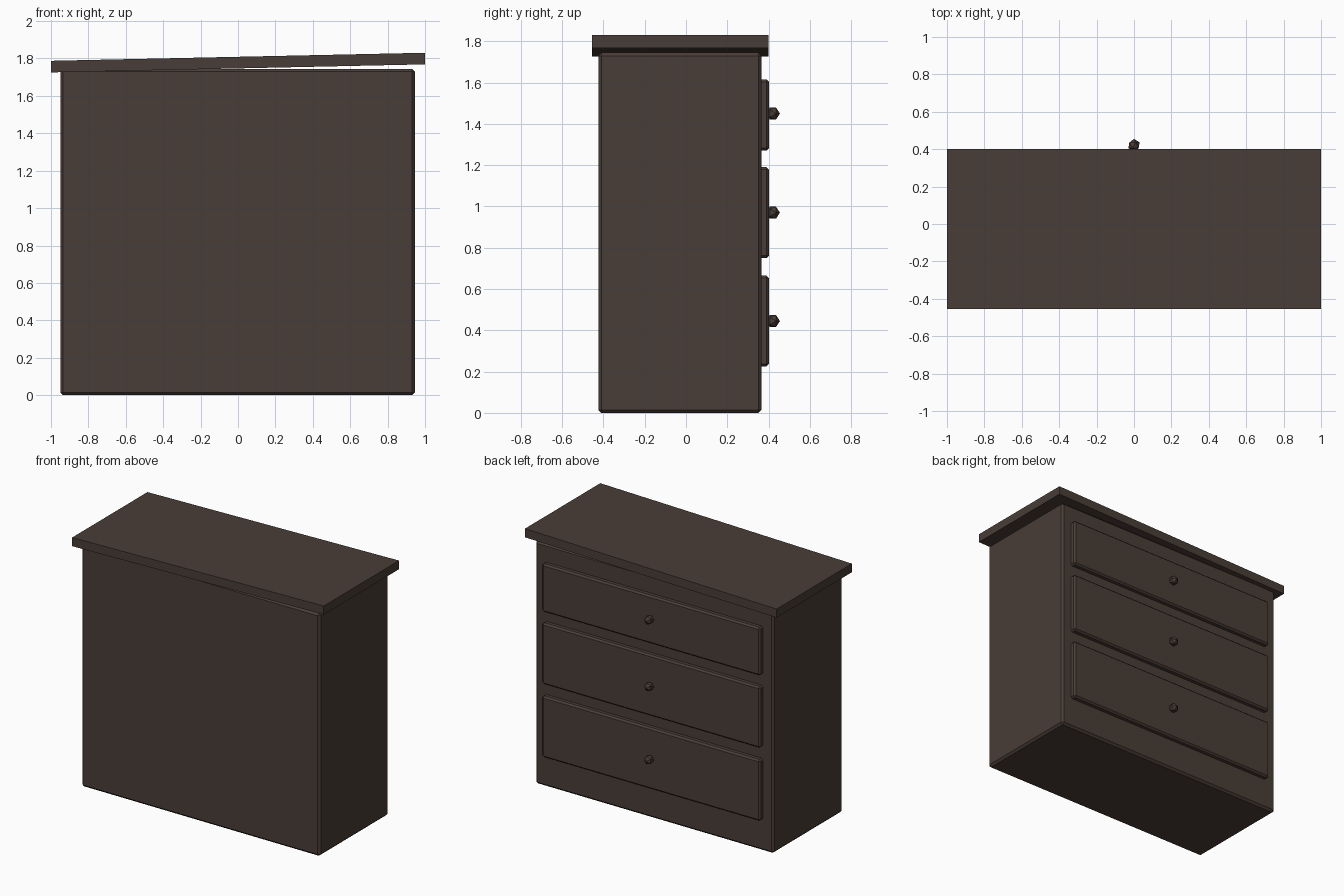
import bpy
import math
from mathutils import Matrix

if "Cube" in bpy.data.objects:
    bpy.data.objects.remove(bpy.data.objects["Cube"], do_unlink=True)

wood = bpy.data.materials.new("dark_brown_wood")
wood.use_nodes = True
colour = (0.068, 0.047, 0.038, 1.0)
wood.diffuse_color = colour
wood.node_tree.nodes["Principled BSDF"].inputs["Base Color"].default_value = colour


def box(name, xs, ys, zs, bevel=0.0):
    """Box spanning the given ranges, with optional chamfered edges."""
    spans = (xs, ys, zs)
    bpy.ops.mesh.primitive_cube_add(size=1, location=[sum(s) / 2 for s in spans])
    ob = bpy.context.object
    ob.name = name
    ob.data.transform(Matrix.Diagonal([s[1] - s[0] for s in spans] + [1]))
    ob.data.materials.append(wood)
    if bevel:
        mod = ob.modifiers.new("chamfer", "BEVEL")
        mod.width = bevel
        mod.segments = 1
    return ob


# Cabinet body
box("cabinet_body", (-0.95, 0.945), (-0.425, 0.365), (0, 1.745), 0.015)

# Loose top board, raised towards +x
top = box("top_board", (-1, 1), (-0.455, 0.4), (1.747, 1.809))
for v in top.data.vertices:
    v.co.z += 0.0215 * v.co.x

# Drawer fronts, each with a faceted knob
drawers = {
    "bottom": (0.225, 0.665, 0.445),
    "middle": (0.75, 1.19, 0.97),
    "upper": (1.27, 1.615, 1.45),
}
for name, (low, high, knob_z) in drawers.items():
    box(name + "_drawer", (-0.868, 0.866), (0.34, 0.402), (low, high), 0.012)
    bpy.ops.mesh.primitive_ico_sphere_add(
        subdivisions=1, radius=0.034, location=(0, 0.421, knob_z),
        rotation=(-math.pi / 2, 0, 0))
    knob = bpy.context.object
    knob.name = name + "_knob"
    knob.data.materials.append(wood)
